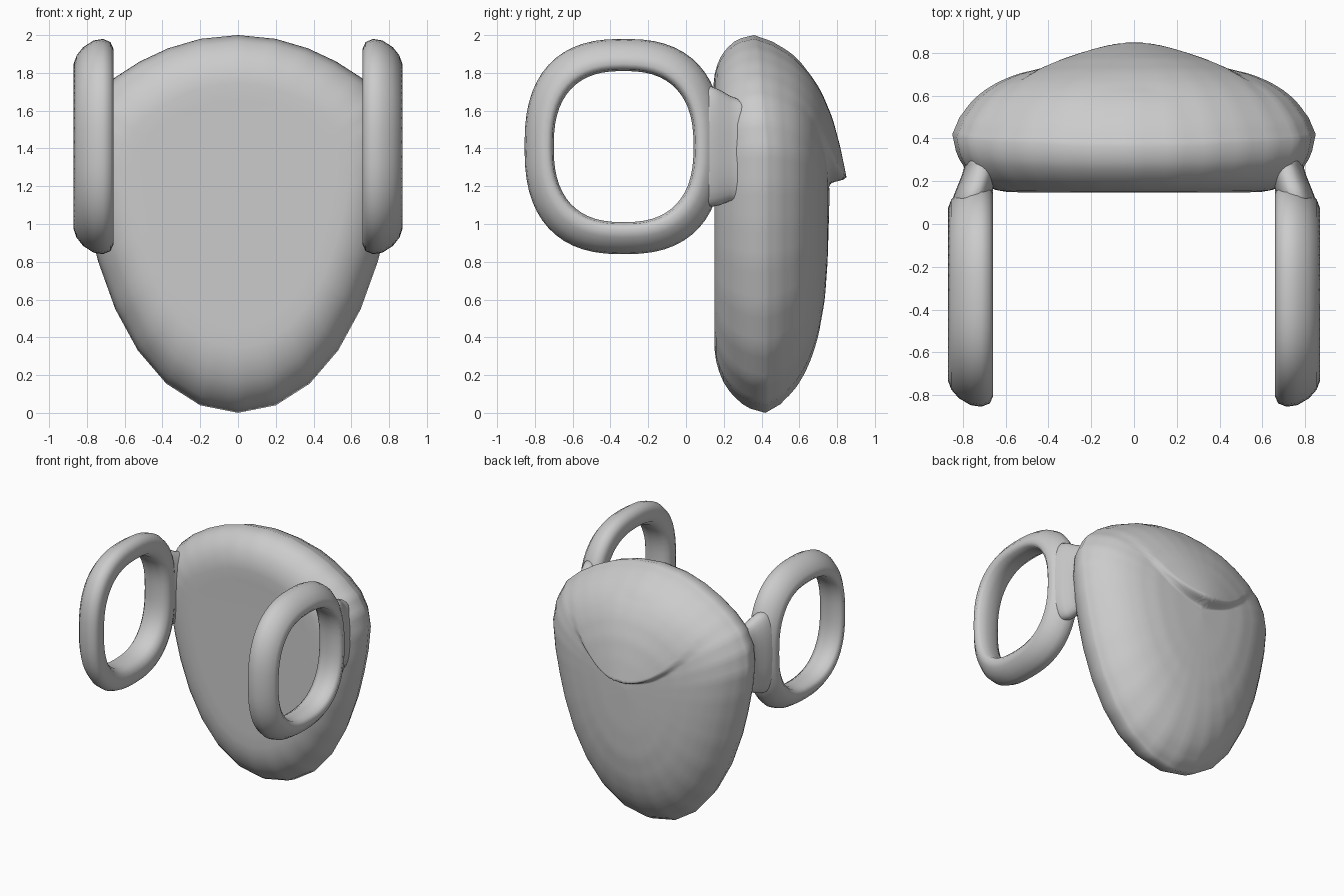
import bpy, bmesh, math

if "Cube" in bpy.data.objects:
    bpy.data.objects.remove(bpy.data.objects["Cube"])


def lerp(points, t):
    """Piecewise linear lookup in (t, value...) rows, smoothed at the joints."""
    for a, b in zip(points, points[1:]):
        if t <= b[0]:
            f = (t - a[0]) / (b[0] - a[0])
            return a[1] + (b[1] - a[1]) * f
    return points[-1][1]


def soft(points, t, w=0.03):
    return sum(lerp(points, min(1, max(0, t + k * w))) for k in (-1, 0, 1)) / 3


def loft(name, rings, loop=False, mirror=False):
    """Skin closed rings of equal length; close end to end or cap the ends."""
    bm = bmesh.new()
    rows = [[bm.verts.new(p) for p in ring] for ring in rings]
    n = len(rows[0])
    pairs = list(zip(rows, rows[1:])) + ([(rows[-1], rows[0])] if loop else [])
    for a, b in pairs:
        for i in range(n):
            j = (i + 1) % n
            bm.faces.new((a[i], a[j], b[j], b[i]))
    if not loop:
        bm.faces.new(rows[0])
        bm.faces.new(rows[-1])
    bmesh.ops.recalc_face_normals(bm, faces=bm.faces)
    for f in bm.faces:
        f.smooth = True
    me = bpy.data.meshes.new(name)
    bm.to_mesh(me)
    bm.free()
    ob = bpy.data.objects.new(name, me)
    bpy.context.collection.objects.link(ob)
    if mirror:
        ob.modifiers.new("Mirror", 'MIRROR').use_mirror_merge = False
    return ob


# Bag body: outline in x/z, shrunk towards a centre, with front and back depth profiles
half = [(0, 0), (.2, .04), (.38, .155), (.53, .33), (.65, .55), (.74, .8), (.79, 1),
        (.83, 1.2), (.85, 1.4), (.83, 1.55), (.77, 1.67), (.66, 1.77), (.52, 1.86),
        (.37, 1.93), (.2, 1.98), (0, 2)]
full = half + [(-x, z) for x, z in half[-2:0:-1]]
outline = []
for (x0, z0), (x1, z1) in zip(full, full[1:] + full[:1]):
    for k in range(4):
        outline.append((x0 + (x1 - x0) * k / 4, z0 + (z1 - z0) * k / 4))

CZ = 1.15
front = [(0, .15), (.73, .15), (.83, .18), (.9, .225), (.95, .28), (.98, .34), (1, .42)]
back = [(0, .76), (.3, .75), (.48, .735), (.65, .70), (.76, .66), (.85, .61),
        (.91, .56), (.96, .5), (1, .42)]


def flap(x, z):
    """Extra depth of the lid flap, ending in a curved step."""
    d = z - (1.21 + 1.2 * x * x)
    step = min(1, max(0, d / .035))
    step = step * step * (3 - 2 * step)
    return .1 * math.exp(-(x / .33) ** 2) * step * max(0, 1 - d / .6)


def body_ring(s, profile, lid):
    ring = []
    y = lerp(profile, s) if s > .95 else soft(profile, s)
    for ox, oz in outline:
        x, z = ox * s, CZ + (oz - CZ) * s
        shift = -.06 * max(0, (oz - 1.4) / .6) * s ** 8
        ring.append((x, y + shift + (flap(x, z) if lid else 0), z))
    return ring


front_s = [.01, .3, .6, .7, .76, .81, .86, .9, .93, .96, .98]
back_s = [1, .99, .975, .96, .94, .92] + [.9 - .02 * i for i in range(45)] + [.005]
loft("bag_body", [body_ring(s, front, False) for s in front_s]
     + [body_ring(s, back, True) for s in back_s])

# Shoulder strap loops: rounded ring in y/z with a lopsided cross-section (x, inner-to-outer)
section = [(.665, .2), (.66, .45), (.66, .7), (.675, .9), (.715, 1), (.765, .95),
           (.82, .74), (.855, .48), (.87, .22), (.85, .06), (.79, 0), (.71, .03)]


def sup(v):
    return math.copysign(abs(v) ** (2 / 2.5), v)


strap = []
for i in range(56):
    a = 2 * math.pi * i / 56
    c, s = sup(math.cos(a)), sup(math.sin(a))
    strap.append([(x, -.33 + c * (.37 + .155 * u), 1.41 + s * (.40 + .17 * u))
                  for x, u in section])
loft("shoulder_strap", strap, loop=True, mirror=True)

# Joints that blend the straps into the body: (y, x min, x max, z min, z max)
stations = [(.07, .675, .85, 1.12, 1.70), (.13, .665, .845, 1.09, 1.73),
            (.18, .655, .825, 1.10, 1.71), (.23, .64, .805, 1.12, 1.68),
            (.28, .63, .79, 1.12, 1.66), (.34, .63, .79, 1.11, 1.66)]
joint = []
for y, x0, x1, z0, z1 in stations:
    ring = []
    for i in range(32):
        a = 2 * math.pi * i / 32
        ring.append(((x0 + x1) / 2 + (x1 - x0) / 2 * sup(math.cos(a)), y,
                     (z0 + z1) / 2 + (z1 - z0) / 2 * sup(math.sin(a))))
    joint.append(ring)
loft("strap_joint", joint, mirror=True)
